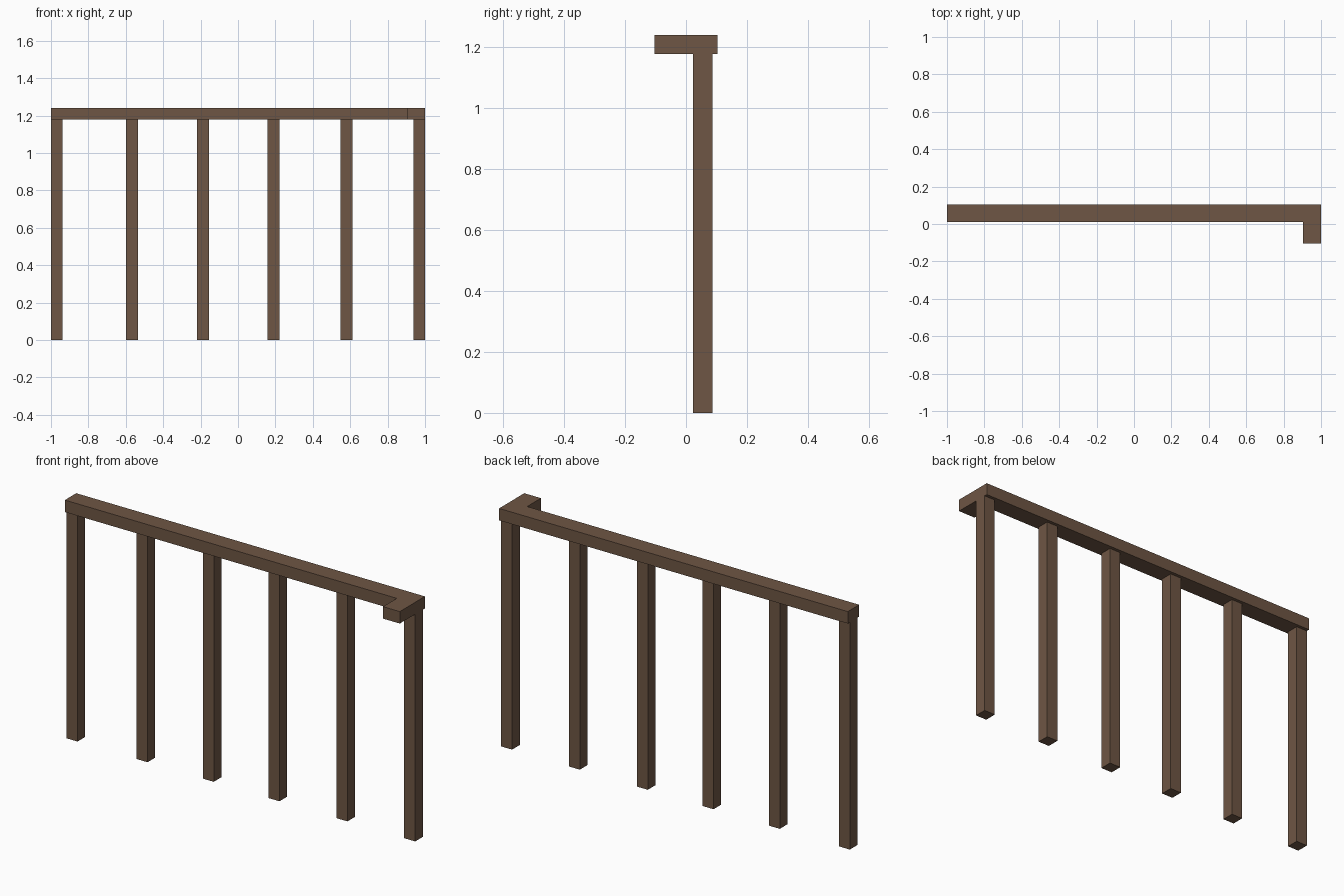
import bpy, bmesh

if "Cube" in bpy.data.objects:
    bpy.data.objects.remove(bpy.data.objects["Cube"])

wood = bpy.data.materials.new("brown_wood")
wood.diffuse_color = (0.156, 0.093, 0.058, 1)
wood.use_nodes = True
wood.node_tree.nodes["Principled BSDF"].inputs["Base Color"].default_value = wood.diffuse_color


def extrude_outline(name, outline, z0, z1):
    """Solid made from a flat xy outline (counter-clockwise) raised from z0 to z1."""
    bm = bmesh.new()
    face = bm.faces.new([bm.verts.new((x, y, z0)) for x, y in outline])
    new = bmesh.ops.extrude_face_region(bm, geom=[face])["geom"]
    bmesh.ops.translate(bm, vec=(0, 0, z1 - z0),
                        verts=[v for v in new if isinstance(v, bmesh.types.BMVert)])
    bmesh.ops.recalc_face_normals(bm, faces=bm.faces)
    mesh = bpy.data.meshes.new(name)
    bm.to_mesh(mesh)
    bm.free()
    mesh.materials.append(wood)
    obj = bpy.data.objects.new(name, mesh)
    bpy.context.collection.objects.link(obj)
    return obj


RAIL_BOTTOM, RAIL_TOP = 1.178, 1.24

# L-shaped hand rail with a short return at the right end
extrude_outline("hand_rail", [(-1, 0.01), (0.904, 0.01), (0.904, -0.103),
                              (1, -0.103), (1, 0.103), (-1, 0.103)],
                RAIL_BOTTOM, RAIL_TOP)

# Square posts under the rail
HALF = 0.0315
for i, x in enumerate((-0.9685, -0.567, -0.187, 0.19, 0.58, 0.9685)):
    y0, y1 = 0.055 - HALF, 0.055 + HALF
    extrude_outline(f"post_{i + 1}", [(x - HALF, y0), (x + HALF, y0),
                                      (x + HALF, y1), (x - HALF, y1)],
                    0, RAIL_BOTTOM)
